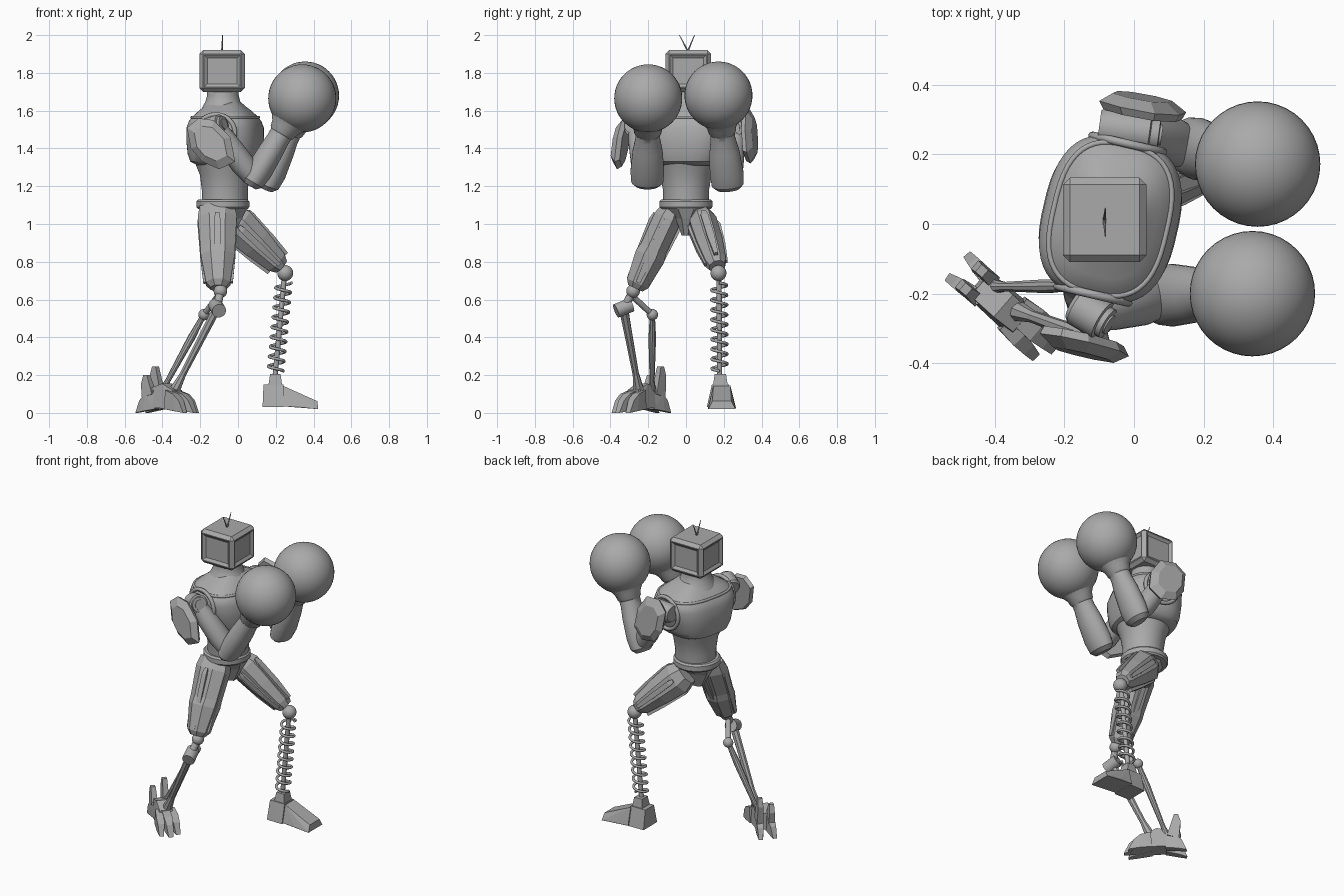
import bpy, bmesh, math
from mathutils import Vector, Matrix

if "Cube" in bpy.data.objects:
    bpy.data.objects.remove(bpy.data.objects["Cube"])

grey = bpy.data.materials.new("plain grey")
grey.use_nodes = True
grey.diffuse_color = (0.4, 0.4, 0.4, 1)
grey.node_tree.nodes["Principled BSDF"].inputs["Base Color"].default_value = (0.4, 0.4, 0.4, 1)


def add(name, bm, smooth=False, matrix=None):
    if matrix:
        bm.transform(matrix)
    bmesh.ops.recalc_face_normals(bm, faces=bm.faces)
    me = bpy.data.meshes.new(name)
    bm.to_mesh(me)
    bm.free()
    me.materials.append(grey)
    ob = bpy.data.objects.new(name, me)
    bpy.context.collection.objects.link(ob)
    if smooth:
        bpy.ops.object.select_all(action='DESELECT')
        ob.select_set(True)
        bpy.context.view_layer.objects.active = ob
        bpy.ops.object.shade_smooth_by_angle(angle=math.radians(35))


def oval(rx, ry, n, power=2):
    pts = []
    for i in range(n):
        a = math.tau * (i + 0.5) / n
        c, s = math.cos(a), math.sin(a)
        pts.append((rx * math.copysign(abs(c) ** (2 / power), c),
                    ry * math.copysign(abs(s) ** (2 / power), s)))
    return pts


def loft(name, rings, n=40, power=2, smooth=True, matrix=None):
    """Skin over ovals given as (height, rx, ry)."""
    bm = bmesh.new()
    loops = [[bm.verts.new((x, y, z)) for x, y in oval(rx, ry, n, power)] for z, rx, ry in rings]
    for a, b in zip(loops, loops[1:]):
        for i in range(n):
            j = (i + 1) % n
            bm.faces.new((a[i], a[j], b[j], b[i]))
    bm.faces.new(loops[0])
    bm.faces.new(loops[-1])
    add(name, bm, smooth, matrix)


def limb(name, p0, p1, stations, n=24, smooth=True):
    """Loft along a line; stations are (fraction, sideways radius, fore-aft radius)."""
    p0, p1 = Vector(p0), Vector(p1)
    d = p1 - p0
    z = d.normalized()
    x = Vector((1, 0, 0)) if abs(z.y) > 0.9 else Vector((0, 1, 0))
    x = (x - z * x.dot(z)).normalized()
    m = Matrix((x, z.cross(x), z)).transposed().to_4x4()
    m.translation = p0
    loft(name, [(t * d.length, a, b) for t, a, b in stations], n, 2, smooth, m)


def rod(name, p0, p1, r0, r1=None, n=16):
    r1 = r1 or r0
    limb(name, p0, p1, [(0, r0, r0), (1, r1, r1)], n)


def ball(name, centre, r):
    bm = bmesh.new()
    bmesh.ops.create_uvsphere(bm, u_segments=40, v_segments=24, radius=r)
    add(name, bm, True, Matrix.Translation(centre))


def hull(name, pts, matrix):
    """Convex block, symmetric in y, from (x, half width, z)."""
    bm = bmesh.new()
    for x, w, z in pts:
        for s in (-1, 1):
            bm.verts.new((x, s * w, z))
    bmesh.ops.convex_hull(bm, input=bm.verts)
    add(name, bm, False, matrix)


def wire(name, pts, r, closed=False):
    cu = bpy.data.curves.new(name, 'CURVE')
    cu.dimensions = '3D'
    cu.bevel_depth = r
    cu.bevel_resolution = 2
    cu.use_fill_caps = True
    sp = cu.splines.new('POLY')
    sp.points.add(len(pts) - 1)
    for p, co in zip(sp.points, pts):
        p.co = (*co, 1)
    sp.use_cyclic_u = closed
    cu.materials.append(grey)
    bpy.context.collection.objects.link(bpy.data.objects.new(name, cu))


# Head: bevelled box with sloping recessed side panels, two antennae
bm = bmesh.new()
bmesh.ops.create_cube(bm, size=1)
bm.transform(Matrix.Diagonal((0.24, 0.242, 0.22, 1)))
bmesh.ops.bevel(bm, geom=bm.edges[:], offset=0.02, segments=1, affect='EDGES')
bm.normal_update()
for f in [f for f in bm.faces if max(abs(f.normal.x), abs(f.normal.y)) > 0.99]:
    bmesh.ops.inset_individual(bm, faces=[f], thickness=0.006)
    bmesh.ops.inset_individual(bm, faces=[f], thickness=0.024, depth=-0.012)
add("head", bm, False, Matrix.Translation((-0.084, 0.012, 1.81)))
for side, y in (("right", -0.035), ("left", 0.045)):
    rod(side + "_antenna", (-0.085, 0.01, 1.915), (-0.082, y, 2.0), 0.005, 0.002, 8)

# Torso
turn = Matrix.Translation((-0.068, 0.014, 0)) @ Matrix.Rotation(math.radians(-13), 4, 'Z')
loft("neck", [(1.58, 0.13, 0.14), (1.62, 0.108, 0.115), (1.65, 0.092, 0.095), (1.68, 0.084, 0.086),
              (1.73, 0.082, 0.085)], matrix=Matrix.Translation((-0.08, 0.01, 0)))
loft("chest", [(1.31, 0.14, 0.15), (1.33, 0.177, 0.182), (1.37, 0.19, 0.203), (1.44, 0.196, 0.22),
               (1.51, 0.193, 0.237), (1.545, 0.18, 0.23), (1.575, 0.155, 0.208),
               (1.6, 0.13, 0.17), (1.625, 0.1, 0.12), (1.645, 0.08, 0.09)], 48, 2.8, True, turn)
wire("collar_trim", [turn @ Vector((x, y, 1.565)) for x, y in oval(0.165, 0.217, 48, 2.8)], 0.008, True)
loft("abdomen", [(1.1, 0.122, 0.122), (1.18, 0.122, 0.122), (1.26, 0.132, 0.137),
                 (1.34, 0.165, 0.165)], matrix=Matrix.Translation((-0.07, 0.0, 0)))
loft("belt", [(1.08, 0.132, 0.132), (1.09, 0.14, 0.14), (1.12, 0.14, 0.14), (1.13, 0.13, 0.13)],
     matrix=Matrix.Translation((-0.08, 0, 0)))
loft("pelvis", [(0.94, 0.05, 0.025), (1.03, 0.1, 0.06), (1.09, 0.13, 0.12)], 8, smooth=False,
     matrix=Matrix.Translation((-0.07, 0, 0)))


# Shoulder plates: bevelled shields that lean and turn with the arm
def plate(name, outline, y0, y1, lean, yaw):
    cx = sum(x for x, z in outline) / len(outline)
    cz = sum(z for x, z in outline) / len(outline)
    bm = bmesh.new()
    loops = []
    for k, y in ((0.9, y0), (1, y0 + (y1 - y0) * 0.45), (0.68, y1)):
        loops.append([bm.verts.new((cx + (x - cx) * k, y + (lean * (z - cz) + yaw * (x - cx)) * k,
                                    cz + (z - cz) * k)) for x, z in outline])
    n = len(outline)
    for a, b in zip(loops, loops[1:]):
        for i in range(n):
            bm.faces.new((a[i], a[(i + 1) % n], b[(i + 1) % n], b[i]))
    bm.faces.new(loops[0])
    bm.faces.new(loops[-1])
    add(name, bm)


plate("right_shoulder_plate", [(-0.27, 1.51), (-0.21, 1.56), (-0.13, 1.55), (-0.04, 1.46),
                               (-0.015, 1.33), (-0.1, 1.29), (-0.19, 1.33), (-0.25, 1.4)],
      -0.32, -0.375, 0.08, -0.2)
plate("left_shoulder_plate", [(-0.1, 1.55), (-0.04, 1.61), (0.06, 1.6), (0.13, 1.5),
                              (0.15, 1.38), (0.08, 1.32), (-0.02, 1.34), (-0.08, 1.42)],
      0.315, 0.365, -0.1, -0.2)

# Arms: shoulder drum, upper arm, forearm and round glove
arms = {
    "right": dict(side=-1, a=(-0.17, -0.23, 1.5), b=(-0.07, -0.29, 1.53),
                  elbow=(0.085, -0.205, 1.235), glove=(0.34, -0.2, 1.665)),
    "left": dict(side=1, a=(-0.1, 0.28, 1.51), b=(0.08, 0.255, 1.51),
                 elbow=(0.165, 0.22, 1.22), glove=(0.355, 0.172, 1.68)),
}
for side, p in arms.items():
    a, b, elbow, glove = (Vector(p[k]) for k in ("a", "b", "elbow", "glove"))
    rim_y = p["side"] * 0.222
    wire(side + "_armhole_rim",
         [turn @ Vector((x, rim_y, 1.48 + z)) for x, z in oval(0.105, 0.1, 32)], 0.012, True)
    limb(side + "_shoulder_drum", a, b, [(0, 0.048, 0.048), (0.1, 0.058, 0.058), (0.8, 0.058, 0.058),
                                         (0.82, 0.046, 0.046), (0.95, 0.046, 0.046),
                                         (0.96, 0.03, 0.03), (1, 0.03, 0.03)])
    mid = (a + b) / 2
    rod(side + "_shoulder_axle", turn @ Vector((0, rim_y * 0.9, 1.49)), mid, 0.05)
    limb(side + "_upper_arm", mid, elbow, [(0, 0.045, 0.05), (0.25, 0.06, 0.06), (0.7, 0.07, 0.065),
                                           (0.95, 0.06, 0.05)])
    limb(side + "_forearm", elbow, glove,
         [(-0.08, 0.06, 0.035), (-0.03, 0.085, 0.06), (0.1, 0.09, 0.07), (0.35, 0.08, 0.066),
          (0.5, 0.066, 0.06), (0.56, 0.064, 0.062), (0.58, 0.072, 0.07), (0.64, 0.078, 0.078),
          (0.74, 0.11, 0.11)])
    ball(side + "_glove", glove, 0.18)

# Thighs: faceted shells with raised panels
thighs = {
    "right": ((-0.11, -0.075, 1.08), (-0.105, -0.268, 0.66),
              [(-0.02, 0.06, 0.1), (0.12, 0.08, 0.112), (0.5, 0.078, 0.1), (0.6, 0.088, 0.098),
               (0.94, 0.066, 0.07), (1, 0.045, 0.045)]),
    "left": ((-0.04, 0.08, 1.03), (0.228, 0.165, 0.775),
             [(-0.05, 0.06, 0.08), (0.12, 0.078, 0.105), (0.5, 0.075, 0.09), (0.9, 0.06, 0.066),
              (1, 0.045, 0.045)]),
}
for side, (hip, knee, shape) in thighs.items():
    limb(side + "_thigh", hip, knee, shape, 8, False)
    hip, knee = Vector(hip), Vector(knee)
    d = (knee - hip).normalized()
    u = (Vector((0, 1, 0)) - d * d.y).normalized()
    v = d.cross(u)
    for i in range(4):
        ang = math.pi / 2 * i
        off = u * math.cos(ang) * 0.07 + v * math.sin(ang) * 0.092
        start = hip.lerp(knee, 0.12) + off
        end = hip.lerp(knee, 0.93) + off * 0.74
        limb(f"{side}_thigh_panel_{i + 1}", start, end,
             [(0, 0.015, 0.015), (0.1, 0.028, 0.022), (0.6, 0.028, 0.022), (1, 0.016, 0.014)], 4, False)

# Left lower leg: ball knee, rod, coil spring and wedge foot
ball("left_knee", (0.25, 0.172, 0.74), 0.042)
top, base = Vector((0.245, 0.175, 0.72)), Vector((0.197, 0.178, 0.2))
rod("left_shin_rod", top, base, 0.014)
steps, turns = 200, 9
wire("left_spring", [top.lerp(base, 0.06 + 0.9 * i / steps) + Vector((
    0.041 * math.cos(math.tau * turns * i / steps),
    0.041 * math.sin(math.tau * turns * i / steps), 0)) for i in range(steps + 1)], 0.008)
foot = Matrix.Translation((0, 0.182, 0))
hull("left_ankle", [(0.16, 0.04, 0.14), (0.235, 0.04, 0.14), (0.17, 0.03, 0.205), (0.225, 0.03, 0.205)], foot)
hull("left_heel", [(0.13, 0.07, 0.03), (0.24, 0.072, 0.03), (0.135, 0.045, 0.15), (0.24, 0.045, 0.15)], foot)
hull("left_toe", [(0.235, 0.072, 0.035), (0.235, 0.045, 0.145), (0.3, 0.04, 0.115),
                  (0.42, 0.05, 0.062), (0.425, 0.072, 0.02), (0.33, 0.074, 0.03)],
     Matrix.Translation((0, 0.19, 0)))

# Right lower leg: linked knee joints and two slanted struts
knee, drum, pivot = (-0.093, -0.28, 0.645), (-0.113, -0.33, 0.55), (-0.18, -0.178, 0.52)
ball("right_knee", knee, 0.036)
rod("right_knee_link", knee, drum, 0.022)
rod("right_knee_drum", (-0.12, -0.29, 0.572), (-0.1, -0.37, 0.54), 0.038)
rod("right_rear_link", (-0.113, -0.275, 0.61), pivot, 0.016)
ball("right_rear_pivot", pivot, 0.03)
limb("right_shin_strut", drum, (-0.335, -0.25, 0.12),
     [(0, 0.026, 0.024), (0.3, 0.022, 0.022), (0.8, 0.018, 0.018), (1, 0.03, 0.03)], 8, False)
limb("right_rear_strut", pivot, (-0.405, -0.18, 0.11),
     [(0, 0.014, 0.014), (0.3, 0.021, 0.02), (0.85, 0.014, 0.014), (1, 0.022, 0.022)], 10)

# Right clawed foot
foot = Matrix.Translation((-0.375, -0.235, 0)) @ Matrix.Rotation(math.radians(-41), 4, 'Z')
hull("right_foot_body", [(-0.1, 0.048, 0.03), (0.08, 0.055, 0.02), (-0.09, 0.04, 0.13),
                         (0.0, 0.042, 0.155), (0.07, 0.038, 0.12)], foot)
for name, x, y, ang, size in (("inner_toe", 0.05, 0.038, 6, 1), ("middle_toe", 0.07, 0, 0, 1.05),
                              ("outer_toe", 0.05, -0.038, -6, 1), ("inner_heel_claw", -0.07, 0.028, 172, 0.9),
                              ("outer_heel_claw", -0.07, -0.028, 188, 0.9)):
    m = foot @ Matrix.Translation((x, y, 0)) @ Matrix.Rotation(math.radians(ang), 4, 'Z')
    hull("right_" + name, [(-0.02, 0.024, 0.02), (-0.01, 0.022, 0.12), (0.05, 0.024, 0.1),
                           (0.09, 0.019, 0.065), (0.12, 0.014, 0.0), (0.06, 0.022, 0.01)],
         m @ Matrix.Diagonal((size, size, 1, 1)))
for name, y, h in (("inner", 0.035, 0.245), ("outer", -0.035, 0.2)):
    hull(f"right_{name}_heel_fin", [(-0.13, 0.02, 0.08), (-0.06, 0.02, 0.1), (-0.14, 0.016, h - 0.05),
                                    (-0.125, 0.014, h), (-0.1, 0.014, h)],
         foot @ Matrix.Translation((0, y, 0)))
